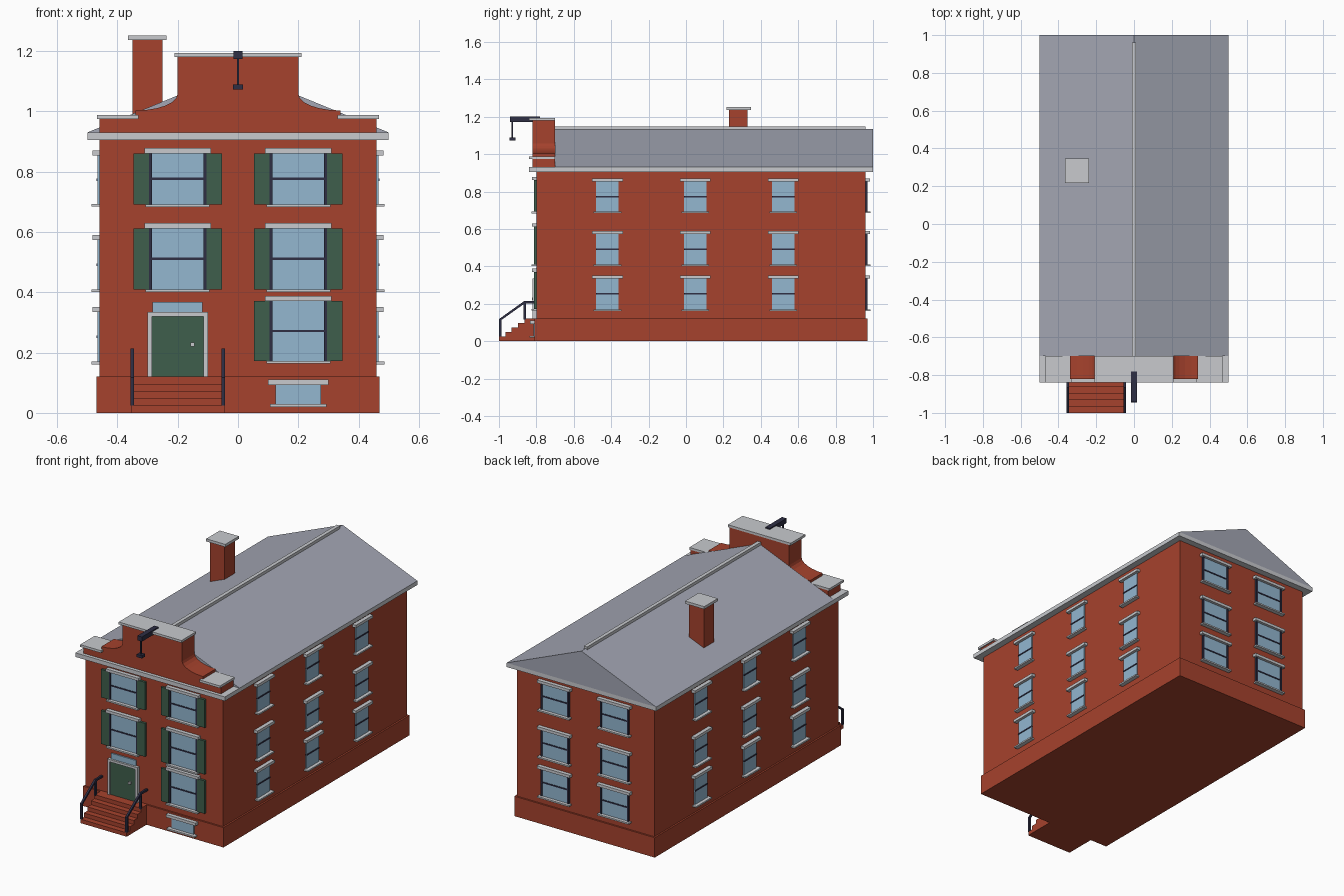
import bpy, bmesh, math

if "Cube" in bpy.data.objects:
    bpy.data.objects.remove(bpy.data.objects["Cube"])


def make_material(name, r, g, b):
    lin = [(c / 255 / 12.92) if c < 11 else ((c / 255 + 0.055) / 1.055) ** 2.4 for c in (r, g, b)]
    m = bpy.data.materials.new(name)
    m.diffuse_color = (*lin, 1)
    m.use_nodes = True
    m.node_tree.nodes["Principled BSDF"].inputs["Base Color"].default_value = m.diffuse_color
    return m


MATS = [make_material(*a) for a in (
    ("brick red", 166, 66, 45), ("pale stone", 200, 202, 206), ("slate grey", 163, 166, 179),
    ("window blue", 147, 183, 208), ("shutter green", 62, 94, 76), ("dark iron", 46, 46, 68))]
BRICK, STONE, SLATE, GLASS, GREEN, IRON = range(6)


def add_object(name, bm):
    bmesh.ops.recalc_face_normals(bm, faces=bm.faces)
    me = bpy.data.meshes.new(name)
    for m in MATS:
        me.materials.append(m)
    bm.to_mesh(me)
    bm.free()
    ob = bpy.data.objects.new(name, me)
    bpy.context.collection.objects.link(ob)
    return ob


def boxes(name, parts):
    """One object from parts (x0, x1, y0, y1, z0, z1, material)."""
    bm = bmesh.new()
    for x0, x1, y0, y1, z0, z1, mat in parts:
        vs = bmesh.ops.create_cube(bm, size=1)["verts"]
        for v in vs:
            v.co = (x1 if v.co.x > 0 else x0, y1 if v.co.y > 0 else y0, z1 if v.co.z > 0 else z0)
        for f in {f for v in vs for f in v.link_faces}:
            f.material_index = mat
    return add_object(name, bm)


def prism(name, pts, axis, a, b, mat):
    """Extrude a flat profile along axis x (points y, z) or axis y (points x, z)."""
    bm = bmesh.new()
    place = (lambda p, t: (t, p[0], p[1])) if axis == "x" else (lambda p, t: (p[0], t, p[1]))
    face = bm.faces.new([bm.verts.new(place(p, a)) for p in pts])
    ext = bmesh.ops.extrude_face_region(bm, geom=[face])["geom"]
    for v in ext:
        if isinstance(v, bmesh.types.BMVert):
            v.co["xyz".index(axis)] = b
    for f in bm.faces:
        f.material_index = mat
    return add_object(name, bm)


# wall name -> function turning (along, outward) into x, y
WALLS = {
    "front": lambda u, d: (u, -0.80 - d),
    "back": lambda u, d: (u, 0.96 + d),
    "right": lambda u, d: (0.46 + d, u),
    "left": lambda u, d: (-0.46 - d, u),
}


def on_wall(wall, u0, u1, d, z0, z1, mat, d0=-0.005):
    (xa, ya), (xb, yb) = WALLS[wall](u0, d0), WALLS[wall](u1, d)
    return (min(xa, xb), max(xa, xb), min(ya, yb), max(ya, yb), z0, z1, mat)


def window(name, wall, u, z0, z1, half, lintel, sill, lintel_h=0.017, jambs=False,
           shutters=False, bar=True, out=0.0):
    p = [on_wall(wall, u - half, u + half, out + 0.006, z0, z1, GLASS),
         on_wall(wall, u - lintel, u + lintel, out + 0.023, z1, z1 + lintel_h, STONE),
         on_wall(wall, u - sill, u + sill, out + 0.026, z0 - 0.009, z0, STONE)]
    if bar:
        zm = (z0 + z1) / 2
        p.append(on_wall(wall, u - half, u + half, out + 0.009, zm - 0.004, zm + 0.004, IRON))
    for s in (-1, 1):
        if jambs:
            a, b = sorted((u + s * (half - 0.005), u + s * (half + 0.005)))
            p.append(on_wall(wall, a, b, out + 0.011, z0, z1, IRON))
        if shutters:
            a, b = sorted((u + s * (half + 0.005), u + s * (half + 0.057)))
            p.append(on_wall(wall, a, b, 0.014, z0, z1, GREEN))
    boxes(name, p)


# main masses
boxes("walls", [(-0.46, 0.46, -0.80, 0.96, 0.06, 0.91, BRICK)])
boxes("plinth", [(-0.47, 0.47, -0.81, 0.97, 0, 0.12, BRICK)])
boxes("cornice", [(-0.50, 0.50, -0.84, 1.0, 0.905, 0.93, STONE)])
prism("roof", [(-0.50, 0.93), (0.50, 0.93), (0, 1.135)], "y", -0.70, 1.0, SLATE)
boxes("ridge_cap", [(-0.011, 0.011, -0.70, 0.96, 1.12, 1.148, STONE)])

# chimney
boxes("chimney", [(-0.35, -0.25, 0.23, 0.33, 0.95, 1.236, BRICK),
                  (-0.365, -0.237, 0.217, 0.347, 1.236, 1.252, STONE)])

# front parapet with curved shoulders
half = [(0.46, 0.93), (0.46, 0.975), (0.34, 0.975), (0.34, 1.003)]
half += [(0.34 - 0.14 * math.sin(t), 1.058 - 0.055 * math.cos(t))
         for t in (math.radians(15 * i) for i in range(1, 7))]
half += [(0.20, 1.18)]
prism("parapet", half + [(-x, z) for x, z in reversed(half)], "y", -0.82, -0.70, BRICK)
boxes("parapet_caps", [(-0.21, 0.21, -0.84, -0.70, 1.18, 1.194, STONE),
                       (-0.468, -0.33, -0.84, -0.70, 0.974, 0.988, STONE),
                       (0.33, 0.468, -0.84, -0.70, 0.974, 0.988, STONE)])

# hoist beam, rope and hook
boxes("hoist", [(-0.015, 0.015, -0.94, -0.78, 1.173, 1.201, IRON),
                (-0.004, 0.004, -0.932, -0.924, 1.08, 1.18, IRON),
                (-0.017, 0.017, -0.944, -0.912, 1.073, 1.09, IRON)])

# front windows with shutters
for i, (u, z0, z1) in enumerate([(-0.2, 0.692, 0.861), (0.2, 0.692, 0.861),
                                 (-0.2, 0.41, 0.612), (0.2, 0.41, 0.612), (0.2, 0.172, 0.371)]):
    window(f"front_window_{i + 1}", "front", u, z0, z1, 0.09, 0.11, 0.106,
           jambs=True, shutters=True)
window("basement_window", "front", 0.2, 0.029, 0.093, 0.075, 0.10, 0.094, bar=False, out=0.01)

# side and back windows
for row, (z0, z1) in enumerate([(0.17, 0.335), (0.41, 0.573), (0.693, 0.854)]):
    for wall in ("left", "right"):
        for col, u in enumerate((-0.42, 0.05, 0.52)):
            window(f"{wall}_window_{row}_{col}", wall, u, z0, z1, 0.06, 0.082, 0.074)
    for col, u in enumerate((-0.2, 0.2)):
        window(f"back_window_{row}_{col}", "back", u, z0, z1, 0.09, 0.11, 0.106, jambs=True)

# front door with frame, transom and knob
boxes("front_door", [
    on_wall("front", -0.286, -0.114, 0.012, 0.12, 0.32, GREEN),
    on_wall("front", -0.30, -0.286, 0.02, 0.12, 0.334, STONE),
    on_wall("front", -0.114, -0.10, 0.02, 0.12, 0.334, STONE),
    on_wall("front", -0.286, -0.114, 0.02, 0.32, 0.334, STONE),
    on_wall("front", -0.284, -0.118, 0.008, 0.334, 0.368, GLASS),
    on_wall("front", -0.158, -0.145, 0.024, 0.22, 0.234, STONE)])

# entrance steps
steps = [(-0.80, 0), (-1.0, 0)]
for i in range(5):
    y = -1.0 + 0.034 * i
    steps += [(y, 0.024 * (i + 1)), (y + 0.034 if i < 4 else -0.80, 0.024 * (i + 1))]
prism("entrance_steps", steps, "x", -0.355, -0.045, BRICK)

# stair railings
for side, x in (("left", -0.357), ("right", -0.055)):
    boxes(f"{side}_rail_posts", [(x, x + 0.012, -1.0, -0.987, 0.024, 0.112, IRON),
                                 (x, x + 0.012, -0.868, -0.855, 0.115, 0.208, IRON)])
    prism(f"{side}_handrail", [(-1.0, 0.104), (-0.862, 0.202), (-0.80, 0.202), (-0.80, 0.214),
                               (-0.866, 0.214), (-1.0, 0.118)], "x", x, x + 0.012, IRON)
